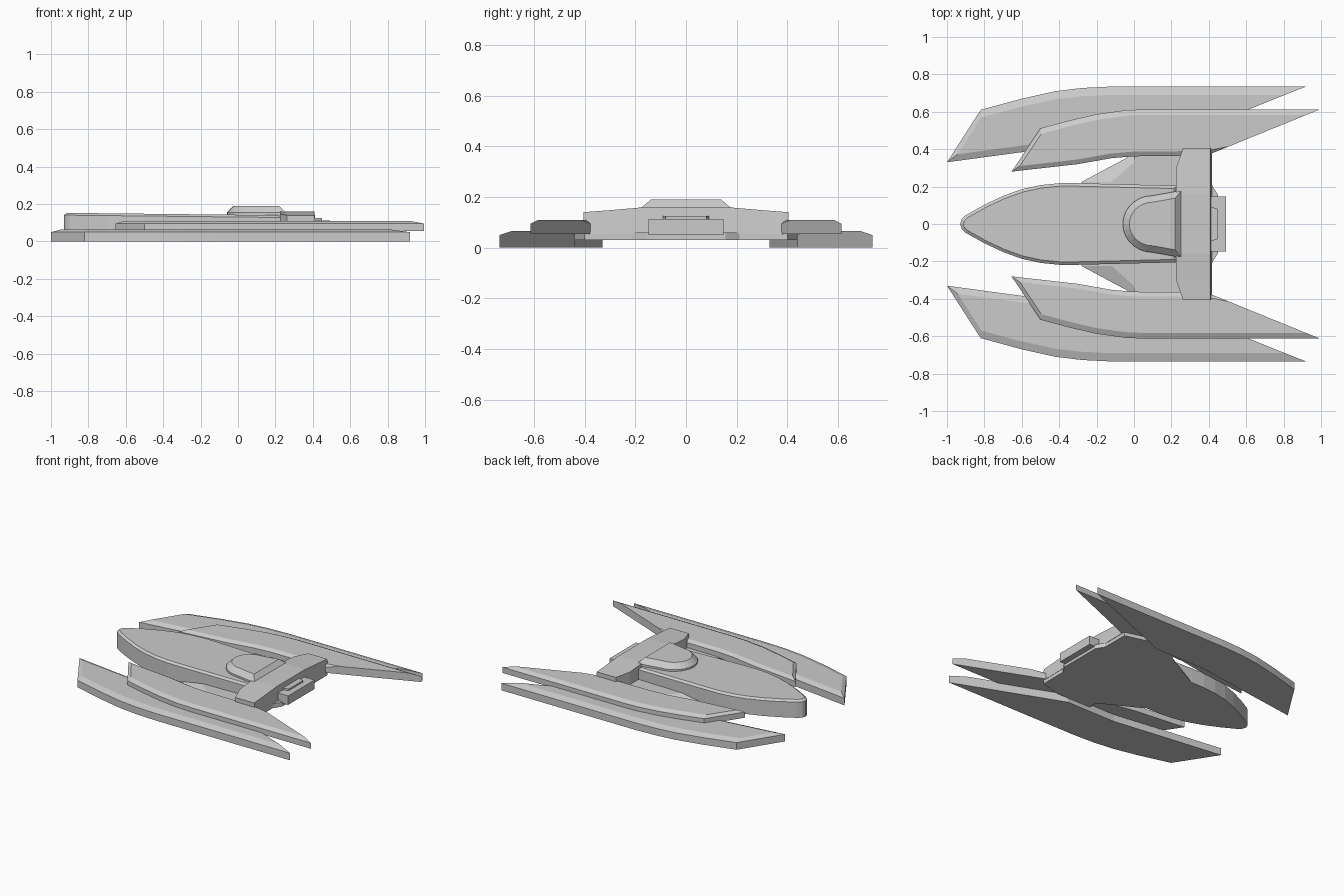
import bpy, bmesh, math
from mathutils import Vector

if "Cube" in bpy.data.objects:
    bpy.data.objects.remove(bpy.data.objects["Cube"])


def inset(points, dists):
    """Offset each edge i (point i to i+1) of an outline inward by dists[i]."""
    n = len(points)
    P = [Vector(p) for p in points]
    area = sum(P[i].x * P[(i + 1) % n].y - P[(i + 1) % n].x * P[i].y for i in range(n))
    s = 1 if area > 0 else -1
    normals = []
    for i in range(n):
        d = (P[(i + 1) % n] - P[i]).normalized()
        normals.append(Vector((-d.y, d.x)) * s)
    out = []
    for i in range(n):
        a, b = normals[i - 1], normals[i]
        da, db = dists[i - 1], dists[i]
        det = a.x * b.y - a.y * b.x
        if abs(det) < 1e-4:
            out.append(P[i] + b * db)
        else:
            out.append(P[i] + Vector((da * b.y - db * a.y, a.x * db - b.x * da)) / det)
    return [tuple(p) for p in out]


def loft(name, rings, mirror=False):
    """Solid skinned through stacked rings of 3D points, capped at both ends."""
    bm = bmesh.new()
    loops = [[bm.verts.new(p) for p in ring] for ring in rings]
    n = len(loops[0])
    bm.faces.new(loops[0][::-1])
    bm.faces.new(loops[-1])
    for lo, hi in zip(loops, loops[1:]):
        for i in range(n):
            j = (i + 1) % n
            bm.faces.new((lo[i], lo[j], hi[j], hi[i]))
    bmesh.ops.recalc_face_normals(bm, faces=bm.faces)
    me = bpy.data.meshes.new(name)
    bm.to_mesh(me)
    bm.free()
    ob = bpy.data.objects.new(name, me)
    bpy.context.collection.objects.link(ob)
    if mirror:
        m = ob.modifiers.new("mirror", 'MIRROR')
        m.use_axis = (False, True, False)
    return ob


def at(points, z):
    return [(x, y, z) for x, y in points]


def both_sides(half):
    """Complete an outline from its +y half."""
    return half + [(x, -y) for x, y in reversed(half) if abs(y) > 1e-6]


# Outer low blades
low = [(-1, .33), (-.82, .61), (-.6, .67), (-.42, .71), (-.28, .727), (-.12, .735),
       (.92, .735), (.18, .44), (-.2, .44), (-.57, .388)]
low_top = inset(low, [.025, .04, .042, .043, .044, .045, 0, .03, .03, .035])
loft("lower_blade", [at(low, 0), at(low, .05), at(low_top, .065)], True)

# Inner high blades
high = [(-.655, .28), (-.5, .512), (-.34, .555), (-.2, .587), (-.05, .608), (.05, .613),
        (.995, .613), (.41, .375), (.36, .365), (0, .362), (-.12, .352), (-.3, .32)]
high_top = inset(high, [.02, .03, .03, .03, .03, .03, 0, .02, .025, .025, .025, .025])
loft("upper_blade", [at(high, .055), at(high, .095), at(high_top, .11)], True)

# Main pointed hull with bevelled, slightly sloping deck
half = [(-.93, 0), (-.922, .025), (-.9, .047), (-.8, .103), (-.7, .15), (-.6, .186),
        (-.5, .208), (-.4, .218), (-.3, .218), (.23, .205)]
hull = both_sides(half)
deck = inset(hull, [.016] * len(hull))
slope = lambda x: .153 - .011 * (x + .93)
loft("hull", [at(hull, .03),
              [(x, y, slope(x) - .012) for x, y in hull],
              [(x, y, slope(x)) for x, y in deck]])

# Wing joining hull and blades, front edge sloped
wing = both_sides([(-.28, .19), (-.28, .225), (0, .375), (0, .44), (.27, .44), (.415, .4)])
wing_top = both_sides([(-.12, .19), (-.12, .225), (.0, .33), (.0, .44), (.27, .44), (.415, .4)])
loft("wing", [at(wing, .03), at(wing, .036), at(wing_top, .06)])

# Rear roll bar, top falling away toward the tips
loft("cross_bar", [[(x0, y, .055), (x1, y, .055), (x1 - .008, y, z), (x0, y, z)]
                   for y, z, x0, x1 in ((-.405, .14, .262, .417), (-.3, .148, .225, .417),
                                        (-.16, .16, .225, .417), (.16, .16, .225, .417),
                                        (.3, .148, .225, .417), (.405, .14, .262, .417))])

# Raised bridge
arc = [(.1 - .16 * math.cos(a), .152 * math.sin(a))
       for a in [math.pi / 2 * k / 7 for k in range(8)]]
base = both_sides(arc + [(.255, .18)])
k = len(base)
top = inset(base, [.035] * k)
loft("bridge", [at(base, .135), at(base, .155), at(top, .19)])

# Rear engine block
loft("engine_mount", [at(both_sides([(.4, .22), (.415, .21), (.45, .155)]), z)
                      for z in (.03, .06)])
loft("engine_block", [at(both_sides([(.4, .147), (.492, .147)]), z) for z in (.05, .113)])
loft("engine_cap", [at(both_sides([(.4, .095), (.45, .08)]), z) for z in (.11, .125)])
